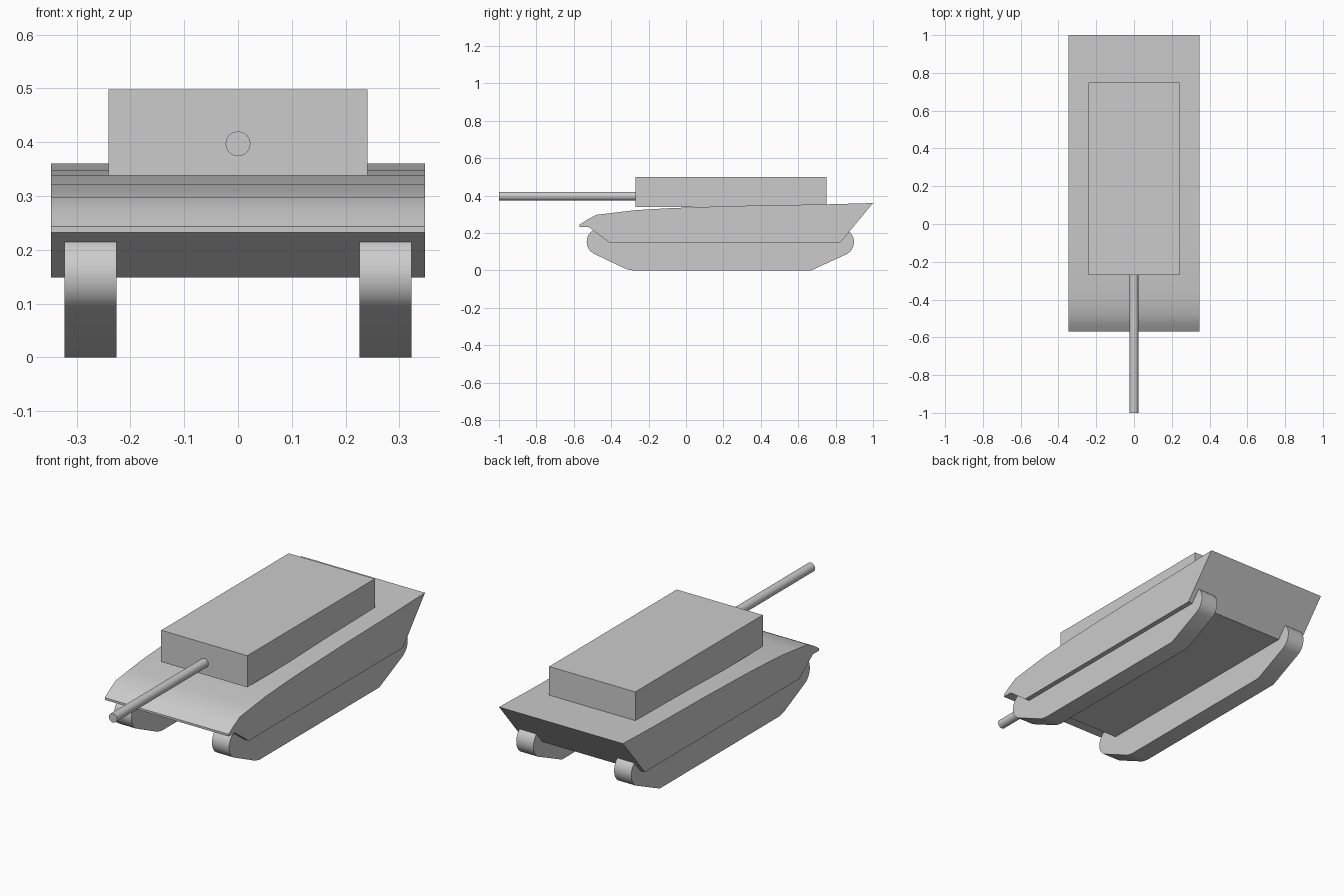
import bpy, bmesh, math

if "Cube" in bpy.data.objects:
    bpy.data.objects.remove(bpy.data.objects["Cube"])


def smooth(obj):
    bpy.ops.object.select_all(action='DESELECT')
    obj.select_set(True)
    bpy.context.view_layer.objects.active = obj
    bpy.ops.object.shade_smooth_by_angle(angle=math.radians(25))


def extrude_profile(name, profile, x0, x1):
    """Solid from a closed (y, z) side profile, stretched from x0 to x1."""
    bm = bmesh.new()
    face = bm.faces.new([bm.verts.new((x0, y, z)) for y, z in profile])
    ext = bmesh.ops.extrude_face_region(bm, geom=[face])
    new = [v for v in ext['geom'] if isinstance(v, bmesh.types.BMVert)]
    bmesh.ops.translate(bm, verts=new, vec=(x1 - x0, 0, 0))
    bmesh.ops.recalc_face_normals(bm, faces=bm.faces)
    mesh = bpy.data.meshes.new(name)
    bm.to_mesh(mesh)
    bm.free()
    obj = bpy.data.objects.new(name, mesh)
    bpy.context.collection.objects.link(obj)
    smooth(obj)
    return obj


def arc(cy, cz, r, a0, a1, n=14):
    angles = [math.radians(a0 + (a1 - a0) * i / n) for i in range(n + 1)]
    return [(cy + r * math.cos(a), cz + r * math.sin(a)) for a in angles]


# Hull: wedge-shaped side profile with a gently curved deck
hull = [(-0.57, 0.232), (-0.52, 0.232), (-0.41, 0.149), (0.825, 0.149),
        (1.0, 0.36), (0.75, 0.353), (0.37, 0.347), (0.05, 0.338),
        (-0.1, 0.332), (-0.27, 0.322), (-0.38, 0.309), (-0.48, 0.297),
        (-0.53, 0.27), (-0.57, 0.243)]
extrude_profile("hull", hull, -0.347, 0.347)

# Tracks: rounded ends, sloped undersides, mirrored across the hull
track = (arc(-0.459, 0.153, 0.072, 115, 243)
         + [(-0.32, 0.007), (-0.285, 0), (0.67, 0)]
         + arc(0.824, 0.152, 0.074, -62, 65))
left_track = extrude_profile("tracks", track, 0.226, 0.322)
mirror = left_track.modifiers.new("mirror", 'MIRROR')

# Turret: plain box
bpy.ops.mesh.primitive_cube_add(size=1, location=(0, 0.24, 0.418))
turret = bpy.context.object
turret.name = "turret"
turret.scale = (0.482, 1.02, 0.16)

# Gun barrel
bpy.ops.mesh.primitive_cylinder_add(vertices=32, radius=0.023, depth=0.74,
                                    location=(0, -0.63, 0.397),
                                    rotation=(math.pi / 2, 0, 0))
barrel = bpy.context.object
barrel.name = "gun_barrel"
smooth(barrel)
